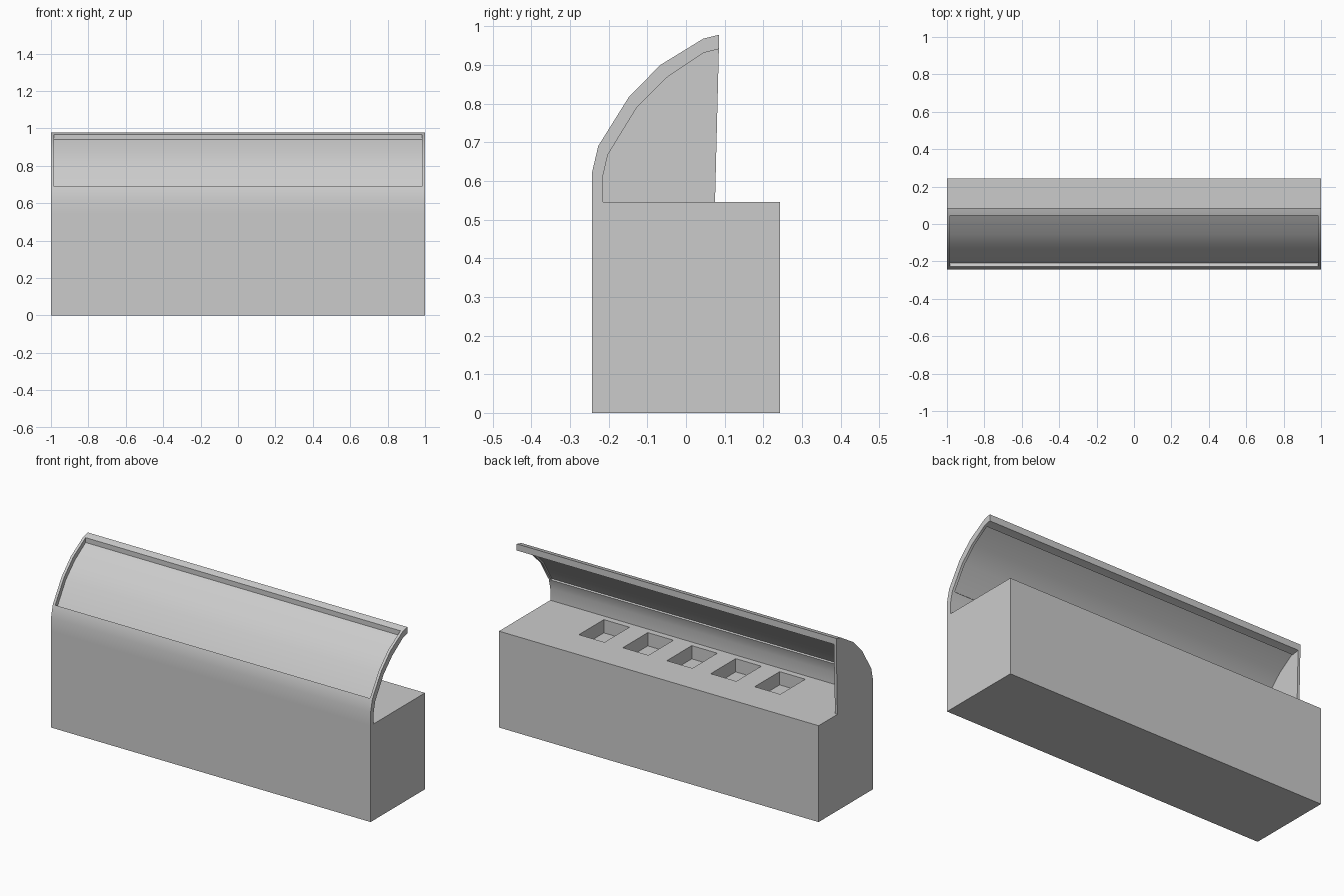
import bpy, bmesh

if "Cube" in bpy.data.objects:
    bpy.data.objects.remove(bpy.data.objects["Cube"])

# Matching outer / inner points of the curved guard, as (y, z)
OUTER = [(-.243, .545), (-.243, .622), (-.227, .69), (-.147, .818), (-.066, .9), (.045, .968), (.085, .978)]
INNER = [(-.215, .545), (-.215, .612), (-.202, .668), (-.127, .79), (-.05, .867), (.045, .931), (.085, .941)]
COLS = [-1, -.985, .985, 1]


def finish(name, bm, recalc=True, smooth=False):
    bmesh.ops.remove_doubles(bm, verts=bm.verts, dist=1e-5)
    if recalc:
        bmesh.ops.recalc_face_normals(bm, faces=bm.faces)
    me = bpy.data.meshes.new(name)
    bm.to_mesh(me)
    bm.free()
    ob = bpy.data.objects.new(name, me)
    bpy.context.collection.objects.link(ob)
    if smooth:
        bpy.ops.object.select_all(action='DESELECT')
        ob.select_set(True)
        bpy.context.view_layer.objects.active = ob
        bpy.ops.object.shade_smooth_by_angle(angle=.52)
    return ob


def add_box(bm, x0, x1, y0, y1, z0, z1):
    vs = bmesh.ops.create_cube(bm, size=1)['verts']
    for v in vs:
        v.co = ((x0 + x1) / 2 + v.co.x * (x1 - x0),
                (y0 + y1) / 2 + v.co.y * (y1 - y0),
                (z0 + z1) / 2 + v.co.z * (z1 - z0))


def quad(bm, *pts):
    bm.faces.new([bm.verts.new(p) for p in pts])


# Counter body with five sunken wells
bm = bmesh.new()
add_box(bm, -1, 1, -.243, .243, 0, .545)
body = finish("counter_body", bm)
bm = bmesh.new()
for i in range(-2, 3):
    cx = .01 + i * .275
    add_box(bm, cx - .08, cx + .08, -.18, .043, .47, .65)
cutter = finish("well_cutter", bm)
cutter.hide_render = True
cutter.hide_set(True)
mod = body.modifiers.new("wells", 'BOOLEAN')
mod.operation = 'DIFFERENCE'
mod.solver = 'EXACT'
mod.object = cutter

# Curved guard frame: strip of cells with the window cells left out
bm = bmesh.new()
segs = len(OUTER) - 1
cells = {(i, j) for i in range(segs) for j in range(3) if not (j == 1 and 2 <= i <= 4)}
P = lambda prof, i, j: (COLS[j], *prof[i])
for i, j in cells:
    for prof in (OUTER, INNER):
        quad(bm, P(prof, i, j), P(prof, i, j + 1), P(prof, i + 1, j + 1), P(prof, i + 1, j))
    sides = {(i - 1, j): ((i, j), (i, j + 1)), (i + 1, j): ((i + 1, j), (i + 1, j + 1)),
             (i, j - 1): ((i, j), (i + 1, j)), (i, j + 1): ((i, j + 1), (i + 1, j + 1))}
    for nb, (a, b) in sides.items():
        if nb not in cells:
            quad(bm, P(OUTER, *a), P(OUTER, *b), P(INNER, *b), P(INNER, *a))
finish("guard_frame", bm, smooth=True)

# Recessed window pane
bm = bmesh.new()
pane = [tuple(o + (n - o) * .75 for o, n in zip(OUTER[i], INNER[i])) for i in range(2, 6)]
for a, b in zip(pane, pane[1:]):
    quad(bm, (-.985, *a), (.985, *a), (.985, *b), (-.985, *b))
finish("window_pane", bm, recalc=False, smooth=True)

# Solid end panel on the left side only
bm = bmesh.new()
face = bm.faces.new([bm.verts.new((-1, y, z)) for y, z in INNER + [(.075, .545)]])
ext = bmesh.ops.extrude_face_region(bm, geom=[face])['geom']
bmesh.ops.translate(bm, vec=(.015, 0, 0), verts=[v for v in ext if isinstance(v, bmesh.types.BMVert)])
finish("end_panel", bm)
